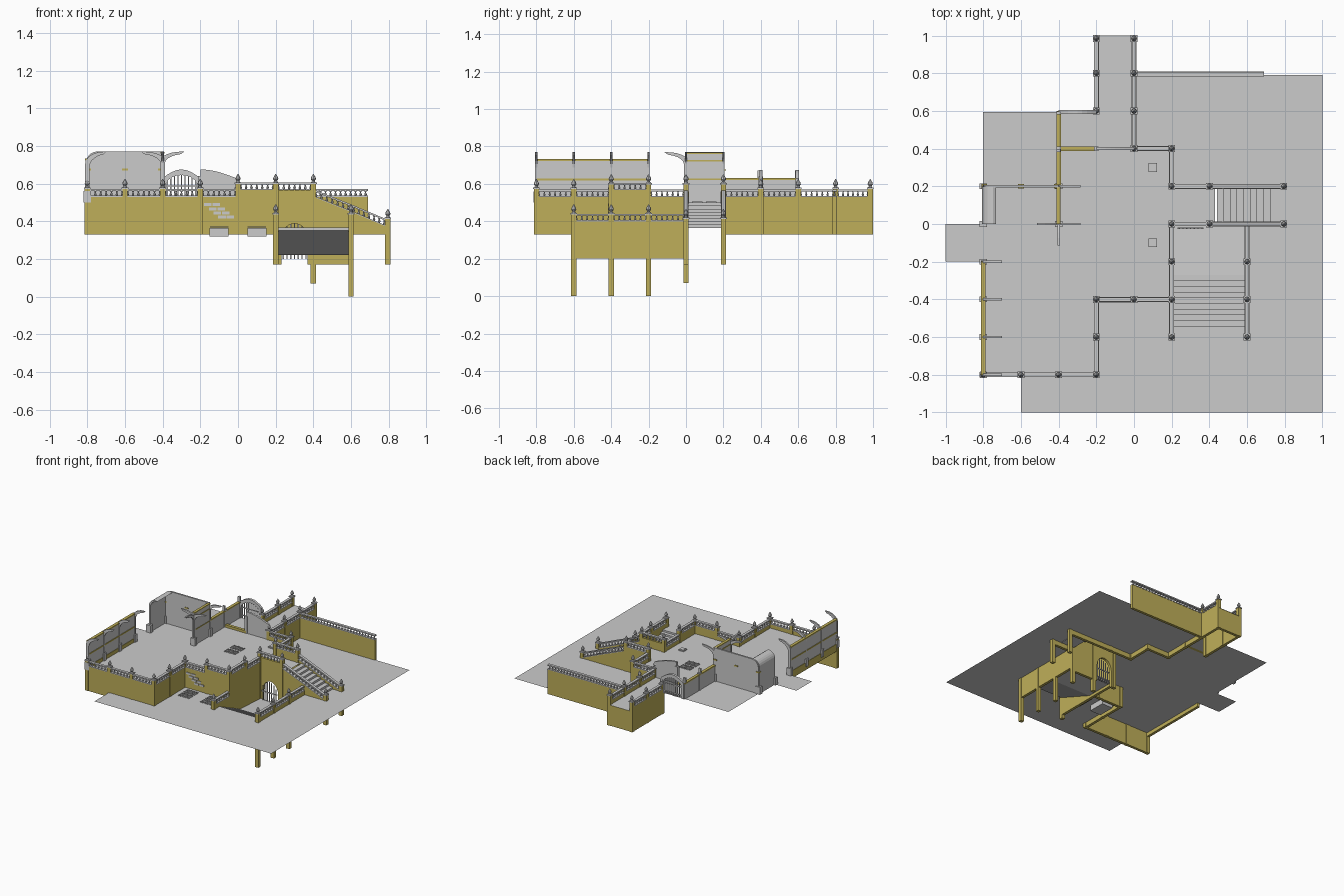
import bpy, bmesh, math
from mathutils import Vector

if "Cube" in bpy.data.objects:
    bpy.data.objects.remove(bpy.data.objects["Cube"])

yellow = bpy.data.materials.new("ochre_stone")
yellow.diffuse_color = (0.52, 0.43, 0.10, 1)
yellow.use_nodes = True
yellow.node_tree.nodes["Principled BSDF"].inputs["Base Color"].default_value = yellow.diffuse_color
FLOOR, GROUND, BASE, TOP = 0.50, 0.367, 0.33, 0.53
parts = {}


def part(name):
    return parts.setdefault(name, bmesh.new())


def slab(name, a, b, pts, th=0.02):
    """Extrude an (along, height) outline drawn on the vertical plane a-b."""
    bm = part(name)
    a, b = Vector(a), Vector(b)
    d = (b - a).normalized()
    n = Vector((-d.y, d.x)) * th / 2
    sides = []
    for k in (-1, 1):
        sides.append([bm.verts.new((*(a + d * s + n * k), z)) for s, z in pts])
    f, g = sides
    bm.faces.new(f)
    bm.faces.new(g[::-1])
    for i in range(len(f)):
        j = (i + 1) % len(f)
        bm.faces.new((f[j], f[i], g[i], g[j]))


def box(name, x0, x1, y0, y1, z0, z1):
    slab(name, (x0, (y0 + y1) / 2), (x1, (y0 + y1) / 2),
         [(0, z0), (x1 - x0, z0), (x1 - x0, z1), (0, z1)], y1 - y0)


def lathe(name, x, y, z, prof, n=6):
    bm = part(name)
    rings = [[bm.verts.new((x + r * math.cos(2 * math.pi * i / n),
                            y + r * math.sin(2 * math.pi * i / n), z + h))
              for i in range(n)] for r, h in prof]
    for p, q in zip(rings, rings[1:]):
        for i in range(n):
            j = (i + 1) % n
            bm.faces.new((p[i], p[j], q[j], q[i]))
    bm.faces.new(rings[-1])
    bm.faces.new(rings[0][::-1])


def flat(name, pts, z):
    bm = part(name)
    bm.faces.new([bm.verts.new((x, y, z)) for x, y in pts])


def wall(a, b, bottom=BASE, t0=TOP, t1=None, rail=True):
    """Yellow wall with a grey balustrade on top; top may slope from t0 to t1."""
    t1 = t0 if t1 is None else t1
    L = math.dist(a, b)
    slab("retaining_walls", a, b, [(0, bottom), (L, bottom), (L, t1), (0, t0)], 0.022)
    if not rail:
        return
    for lo, hi, w in ((0, 0.006, 0.026), (0.03, 0.04, 0.022)):
        slab("balustrade_rails", a, b, [(0, t0 + lo), (L, t1 + lo), (L, t1 + hi), (0, t0 + hi)], w)
    n = max(1, round(L / 0.027))
    for i in range(n):
        u = (i + 0.5) / n
        lathe("balusters", a[0] + (b[0] - a[0]) * u, a[1] + (b[1] - a[1]) * u, t0 + (t1 - t0) * u,
              [(0.004, 0.004), (0.007, 0.012), (0.003, 0.023), (0.006, 0.031)])


def post(x, y, top=TOP, bottom=BASE):
    box("posts", x - .014, x + .014, y - .014, y + .014, bottom, top + 0.042)
    box("post_caps", x - .018, x + .018, y - .018, y + .018, top + 0.042, top + 0.05)
    lathe("post_finials", x, y, top + 0.05,
          [(.012, 0), (.007, .008), (.014, .018), (.012, .027), (.002, .045)], 8)


def arch_panel(name, a, b, z0, spring, outer, m0, m1, arch):
    """Panel with a round-headed opening between m0 and m1."""
    L, c, r = math.dist(a, b), (m0 + m1) / 2, (m1 - m0) / 2
    inner = [(c + r * math.cos(t), spring + (arch - spring) * math.sin(t))
             for t in [math.pi * i / 10 for i in range(11)]]
    slab(name, a, b, [(0, z0), (m0, z0)] + inner[::-1] + [(m1, z0), (L, z0)] + outer)


def bars(name, x0, x1, y, z0, spring, arch, n):
    c, r = (x0 + x1) / 2, (x1 - x0) / 2
    for i in range(n):
        x = x0 + (x1 - x0) * (i + .5) / n
        h = spring + (arch - spring) * math.sqrt(max(0, 1 - ((x - c) / r) ** 2))
        box(name, x - .003, x + .003, y - .003, y + .003, z0, h)
    for z in (z0 + .02, spring):
        box(name, x0, x1, y - .004, y + .004, z, z + .006)


# ground and terrace surfaces
flat("lower_ground", [(-.6, -1), (1, -1), (1, .79), (0, .79), (0, .4), (.2, .4), (.2, .2), (.6, .2),
                      (.6, -.6), (.2, -.6), (.2, -.4), (-.2, -.4), (-.2, -.8), (-.6, -.8)], GROUND)
flat("terrace_floor", [(-.8, -.8), (-.2, -.8), (-.2, -.4), (.2, -.4), (.2, 0), (.43, 0), (.43, .2),
                       (.2, .2), (.2, .4), (0, .4), (0, 1), (-.2, 1), (-.2, .595), (-.8, .595),
                       (-.8, 0), (-1, 0), (-1, -.2), (-.8, -.2)], FLOOR)

# retaining walls with balustrades
HI = TOP + 0.036
for pts, t in (([(-.8, -.8), (-.6, -.8), (-.4, -.8), (-.2, -.8), (-.2, -.6), (-.2, -.4), (0, -.4)], TOP),
               ([(0, -.4), (.2, -.4), (.2, -.2)], HI), ([(.2, -.2), (.2, 0)], TOP),
               ([(.2, .2), (.2, .4), (0, .4), (0, .6), (0, .8), (0, .985)], TOP),
               ([(-.2, .6), (-.2, .8), (-.2, .985)], TOP), ([(0, .795), (.69, .795)], TOP),
               ([(.2, .2), (.4, .2)], HI)):
    for a, b in zip(pts, pts[1:]):
        wall(a, b, t0=t)
wall((-.2, .985), (0, .985), t0=FLOOR, rail=False)
wall((-.8, -.8), (-.8, -.2), bottom=0.47, t0=TOP, rail=False)
for x, y in ((-.8, -.8), (-.6, -.8), (-.4, -.8), (-.2, -.8), (-.2, -.6), (-.2, -.4), (.2, .4),
             (0, .4), (0, .6), (0, .8), (0, .985), (-.2, .6), (-.2, .8), (-.2, .985)):
    post(x, y)
for x, y in ((0, -.4), (.2, -.4), (.2, -.2), (.2, .2), (.4, .2)):
    post(x, y, HI - .01)
post(.2, 0, HI - .01, .17)
post(.4, 0, HI - .01, .07)

# upper staircase with sloping sides
for y, bot in ((0, .17), (.2, BASE)):
    wall((.4, y), (.6, y), bot, TOP, .45)
    wall((.6, y), (.79, y), BASE, .45, .37)
    post(.795, y, .37, .17)
n = 8
prof = []
for i in range(n):
    z = FLOOR - (FLOOR - GROUND) * i / n
    prof += [(.04 + .285 * i / n, z), (.04 + .285 * (i + 1) / n, z)]
prof += [(x, z - .02) for x, z in (prof[-1], prof[0])]
slab("upper_stairs", (.4, .1), (.8, .1), prof, .18)

# sunken staircase, landing and low balustrade
n = 10
prof = []
for i in range(n):
    z = GROUND - (GROUND - .23) * i / n
    prof += [(.03 + .3 * i / n, z), (.03 + .3 * (i + 1) / n, z)]
prof += [(.59, .23), (.59, .222), (.33, .222), (0, .35), (0, GROUND)]
slab("sunken_stairs", (.4, -.6), (.4, 0), prof, .38)
for a, b in ((-.6, -.4), (-.4, -.2), (-.2, 0)):
    wall((.6, a), (.6, b), .2, .40)
wall((.2, -.6), (.2, -.4), .2, .40)
wall((.2, -.4), (.2, 0), .2, BASE, rail=False)
for y in (-.6, -.4, -.2):
    post(.6, y, .395, 0)
post(.2, -.6, .395, .17)
box("posts", .586, .614, -.014, .014, .07, .45)
arch_panel("retaining_walls", (.2, 0), (.4, 0), .17, .30, [(.2, HI), (0, HI)], .03, .17, .39)
bars("lower_gate", .23, .37, -.022, .2, .30, .39, 7)
slab("balustrade_rails", (.2, 0), (.4, 0), [(0, HI + .03), (.2, HI + .03), (.2, HI + .04), (0, HI + .04)], .022)
for i in range(7):
    lathe("balusters", .2 + (i + .5) * .2 / 7, 0, HI, [(.004, 0), (.007, .012), (.003, .023), (.006, .031)])

# tall west parapet with trim bands and hooked ribs
def rib(x, y, dx, dy, z, reach):
    arc = [(reach * (1 - math.cos(t)), z + (.77 - z) * math.sin(t))
           for t in [math.pi / 2 * i / 6 for i in range(7)]]
    slab("hooked_ribs", (x, y), (x + dx, y + dy),
         [(-.012, FLOOR), (.012, FLOOR)] + [(s + .012, h - .012) for s, h in arc[:-1]]
         + [arc[-1]] + [(s - .012, h) for s, h in arc[-2::-1]], .012)


box("west_parapet", -.808, -.792, -.8, -.2, FLOOR, .725)
for z in (.618, .722):
    box("trim_bands", -.812, -.788, -.8, -.2, z, z + .01)
for y in (-.8, -.6, -.4, -.2):
    rib(-.8, y, 1, 0, .70, .10)
    box("parapet_feet", -.82, -.78, y - .015, y + .015, FLOOR, .56)

# alcove walls with rounded shoulder
curve = [(.06 * (1 - math.cos(t)), .71 + .06 * math.sin(t)) for t in [math.pi / 2 * i / 6 for i in range(7)]]
slab("alcove_back_wall", (-.8, .2), (-.4, .2), [(0, FLOOR)] + curve + [(.4, .77), (.4, FLOOR)], .014)
slab("alcove_side_wall", (-.8, .1), (-.4, .1),
     [(-.007, FLOOR), (.007, FLOOR)] + [(s + .007, z - .007) for s, z in curve] + [(s - .007, z) for s, z in curve[::-1]], .2)
box("alcove_front_wall", -.408, -.392, 0, .2, FLOOR, .765)
for z in (.62, .72, .76):
    box("trim_bands", -.411, -.389, 0, .2, z, z + .008)
for x in (-.795, -.6, -.41):
    box("trim_bands", x - .015, x + .015, .188, .212, .67, .68)
for x, y, dx, dy in ((-.4, 0, 1, 0), (-.4, 0, -1, 0), (-.4, 0, 0, -1), (-.4, .2, 1, 0)):
    rib(x, y, dx, dy, .72, .115)
for x, y in ((-.8, 0), (-.8, .2), (-.4, 0), (-.4, .2)):
    box("parapet_feet", x - .02, x + .02, y - .015, y + .015, FLOOR, .56)

# north parapet, arched gate and curved shoulder panel
box("north_parapet", -.408, -.392, .2, .6, FLOOR, .625)
box("trim_bands", -.412, -.388, .2, .6, .622, .632)
for y in (.39, .59):
    box("parapet_posts", -.41, -.39, y - .008, y + .008, FLOOR, .672)
top = [(.2 - .2 * i / 8, .63 + .045 * math.sin(math.pi * i / 8)) for i in range(9)]
arch_panel("gate_arch", (-.4, .595), (-.2, .595), FLOOR, .585, top, .015, .185, .645)
bars("arched_gate", -.385, -.215, .595, FLOOR, .585, .645, 9)
shoulder = [(.2 * i / 8, .625 + .05 * math.cos(math.pi / 2 * i / 8)) for i in range(9)]
slab("shoulder_panel", (-.2, .4), (0, .4), [(0, FLOOR)] + shoulder + [(.2, FLOOR)], .016)
box("trim_bands", -.4, -.2, .388, .412, FLOOR, .52)
for x in (-.4, -.2):
    box("parapet_posts", x - .012, x + .012, .388, .412, FLOOR, .64)

# floor grates, light wells and roof hatches
for x, y, z in ((-.1, .06, FLOOR), (-.1, .135, FLOOR), (-.1, -.465, GROUND), (-.1, -.535, GROUND),
                (.1, -.465, GROUND), (.1, -.535, GROUND)):
    for i in range(7):
        u = x - .045 + i * .015
        box("floor_grates", u - .004, u + .004, y - .027, y + .027, z, z + .006)
    box("floor_grates", x - .048, x + .048, y - .003, y + .003, z, z + .004)
for x in (-.1, .1):
    box("light_wells", x - .05, x + .05, -.57, -.43, .32, GROUND - .002)
for y in (.3, -.1):
    box("floor_hatches", .077, .123, y - .023, y + .023, FLOOR, FLOOR + .008)
    box("hatch_lids", .083, .117, y - .017, y + .017, FLOOR + .008, FLOOR + .011)

# exposed bricks on the front wall
for r in range(4):
    for i in range(2):
        x = -.18 + r * .025 + i * .045
        box("exposed_bricks", x, x + .04, -.416, -.41, .48 - r * .022, .496 - r * .022)

for name, bm in parts.items():
    if name not in ("lower_ground", "terrace_floor"):
        bmesh.ops.recalc_face_normals(bm, faces=bm.faces)
    me = bpy.data.meshes.new(name)
    bm.to_mesh(me)
    bm.free()
    ob = bpy.data.objects.new(name, me)
    bpy.context.collection.objects.link(ob)
    if name in ("retaining_walls", "posts", "trim_bands"):
        me.materials.append(yellow)
